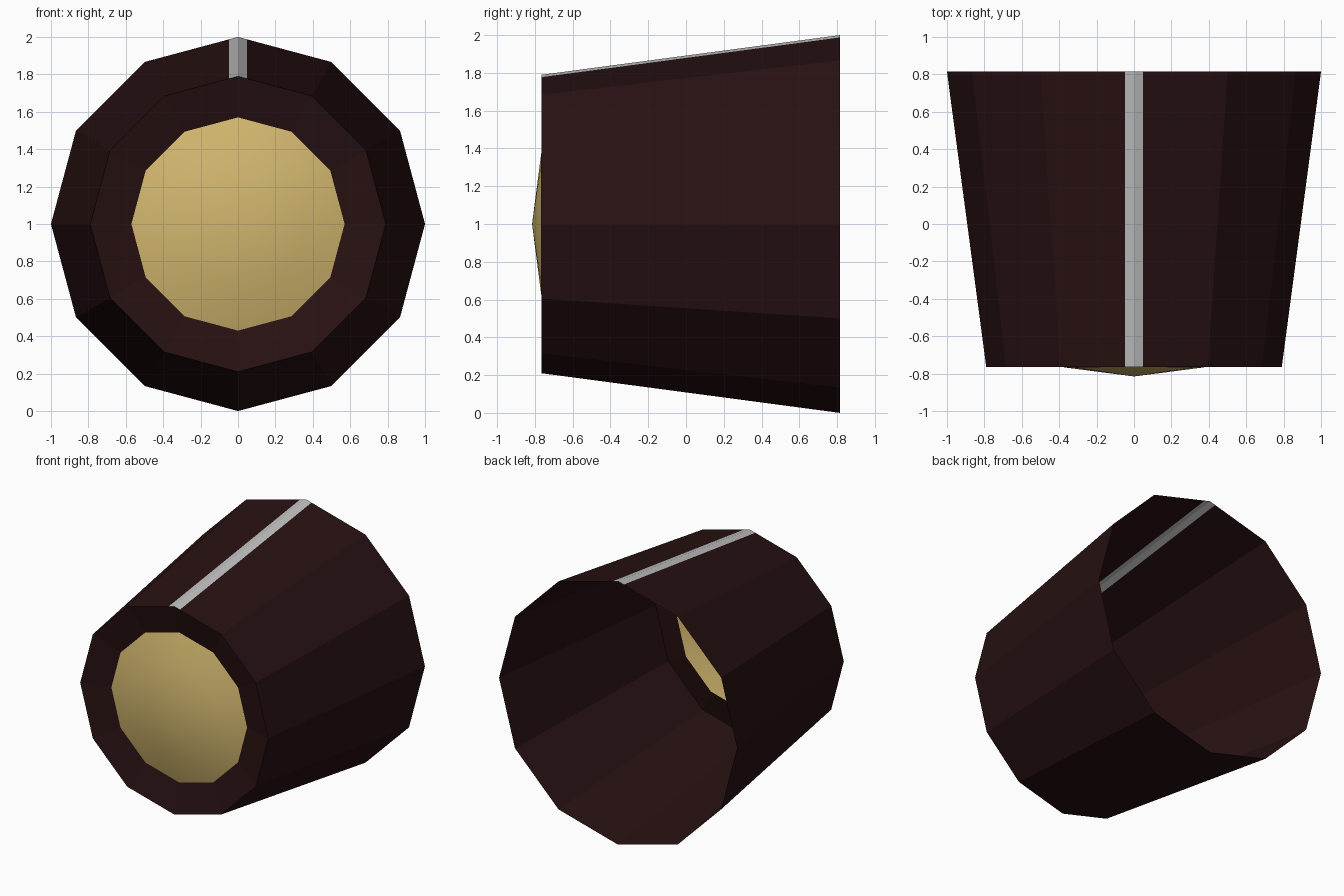
import bpy, bmesh, math

if "Cube" in bpy.data.objects:
    bpy.data.objects.remove(bpy.data.objects["Cube"])

SIDES = 12
CZ = 1.0            # height of the axis
Y_FRONT, R_FRONT = -0.765, 0.79
Y_BACK, R_BACK = 0.815, 1.0
STRIPE = 0.047      # half width of the top stripe


def material(name, rgb):
    m = bpy.data.materials.new(name)
    m.diffuse_color = (*rgb, 1.0)
    m.use_nodes = True
    m.node_tree.nodes["Principled BSDF"].inputs["Base Color"].default_value = m.diffuse_color
    return m


dark = material("dark maroon", (0.021, 0.0055, 0.006))
gold = material("pale gold", (0.64, 0.47, 0.155))
grey = material("light grey", (0.52, 0.52, 0.52))


def ring(r, y):
    """Twelve-sided ring around the y axis, first point at the top."""
    return [(r * math.sin(2 * math.pi * i / SIDES), y,
             CZ + r * math.cos(2 * math.pi * i / SIDES)) for i in range(SIDES)]


def ring_with_stripe(r, y):
    """The same ring with a cut either side of the top corner."""
    pts = ring(r, y)
    drop = STRIPE * math.tan(math.pi / SIDES)
    z = CZ + r - drop
    return [pts[0], (STRIPE, y, z)] + pts[1:] + [(-STRIPE, y, z)]


def loft(name, rings, mats, apex=None, rule=None, smooth=False):
    """Skin between rings ordered front to back, optionally closed by a point in front."""
    bm = bmesh.new()
    loops = [[bm.verts.new(p) for p in pts] for pts in rings]
    n = len(loops[0])
    for a, b in zip(loops, loops[1:]):
        for i in range(n):
            j = (i + 1) % n
            bm.faces.new((a[i], a[j], b[j], b[i]))
    if apex:
        tip = bm.verts.new(apex)
        for i in range(n):
            bm.faces.new((tip, loops[0][(i + 1) % n], loops[0][i]))
    for f in bm.faces:
        f.smooth = smooth
        if rule:
            f.material_index = rule(f)
    me = bpy.data.meshes.new(name)
    bm.to_mesh(me)
    bm.free()
    for m in mats:
        me.materials.append(m)
    ob = bpy.data.objects.new(name, me)
    bpy.context.collection.objects.link(ob)
    return ob


# tapered open barrel, grey along the top corner
loft("barrel",
     [ring_with_stripe(R_FRONT, Y_FRONT), ring_with_stripe(R_BACK, Y_BACK)],
     [dark, grey],
     rule=lambda f: int(abs(f.calc_center_median().x) < STRIPE
                        and f.calc_center_median().z > CZ))

# front rim sloping inwards to the lens
loft("front_rim", [ring(0.57, -0.705), ring(R_FRONT, Y_FRONT)], [dark])

# shallow domed lens
loft("lens", [ring(0.37, -0.767), ring(0.57, -0.705)], [gold],
     apex=(0, -0.815, CZ), smooth=True)

# rim faces forwards
rim = bpy.data.objects["front_rim"].data
if rim.polygons[0].normal.y > 0:
    rim.flip_normals()
